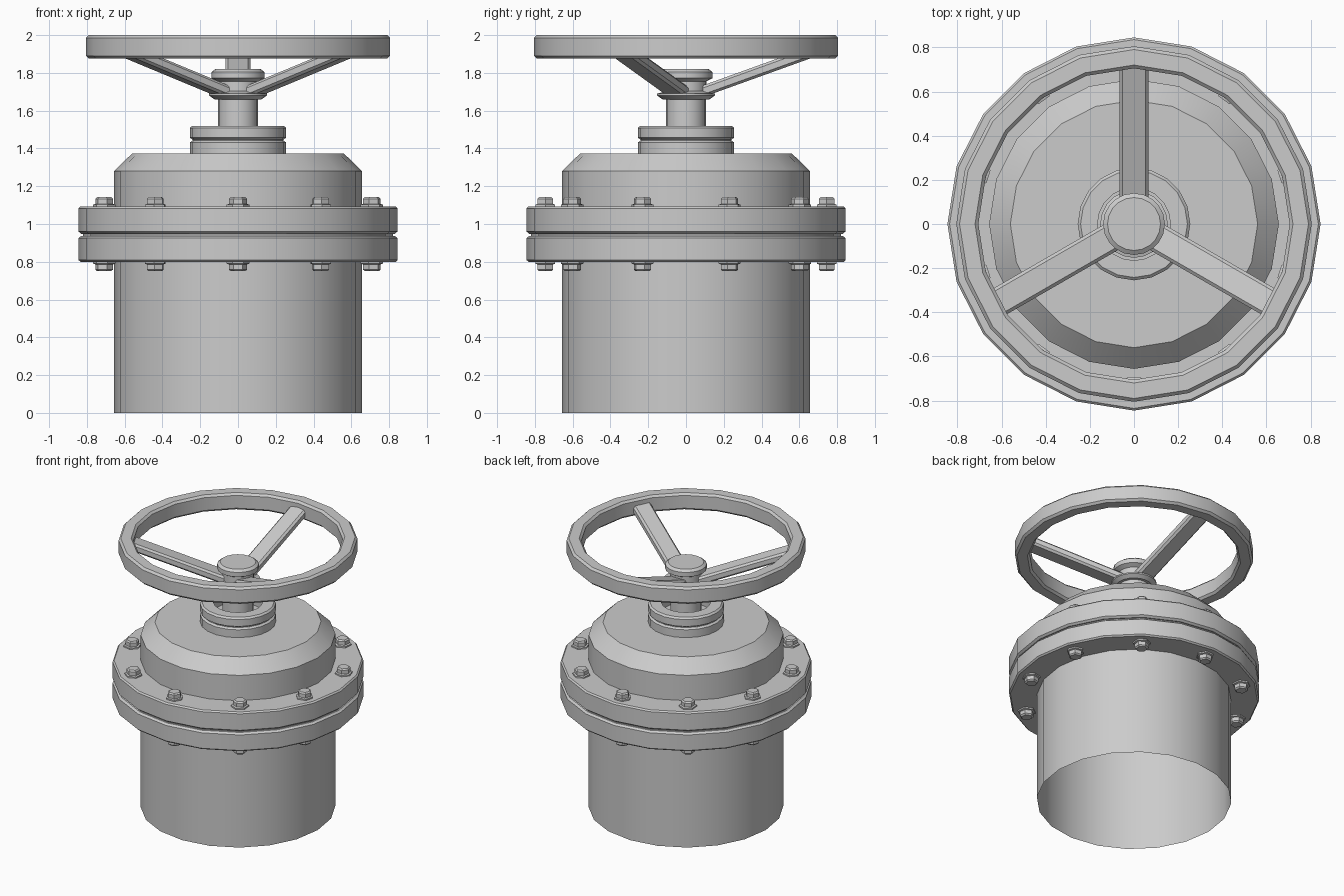
import bpy, bmesh
from math import pi, sin, cos, radians
from mathutils import Matrix, Vector

if "Cube" in bpy.data.objects:
    bpy.data.objects.remove(bpy.data.objects["Cube"])

SIDES = 20


def finish(name, bm):
    me = bpy.data.meshes.new(name)
    bm.to_mesh(me)
    bm.free()
    ob = bpy.data.objects.new(name, me)
    bpy.context.collection.objects.link(ob)
    bpy.ops.object.select_all(action='DESELECT')
    ob.select_set(True)
    bpy.context.view_layer.objects.active = ob
    bpy.ops.object.shade_smooth_by_angle(angle=radians(30))
    return ob


def lathe(name, profile, closed=False, sides=SIDES):
    """Revolve (radius, z) points, listed bottom to top on the outside; radius 0 ends in a cap."""
    bm = bmesh.new()
    rings = []
    caps = []
    for r, z in profile:
        if r == 0:
            caps.append(len(rings))
            continue
        rings.append([bm.verts.new((r * cos(2 * pi * i / sides), r * sin(2 * pi * i / sides), z))
                      for i in range(sides)])
    pairs = list(zip(rings, rings[1:]))
    if closed:
        pairs.append((rings[-1], rings[0]))
    for a, b in pairs:
        for i in range(sides):
            j = (i + 1) % sides
            bm.faces.new((a[i], a[j], b[j], b[i]))
    for c in caps:
        bm.faces.new(rings[0][::-1] if c == 0 else rings[-1])
    return finish(name, bm)


# Open-bottomed pipe body
lathe("body_pipe", [(0.656, 0), (0.656, 0.81)])

# Flange pair with a gasket groove, continuing into the bonnet
lathe("lower_flange", [(0.65, 0.80), (0.835, 0.80), (0.845, 0.81), (0.845, 0.925),
                       (0.83, 0.937), (0.82, 0.937)])
lathe("gasket", [(0.82, 0.935), (0.82, 0.95)])
lathe("upper_flange", [(0.82, 0.948), (0.83, 0.948), (0.845, 0.96), (0.845, 1.082),
                       (0.835, 1.092), (0.65, 1.092)])
lathe("bonnet", [(0.656, 1.09), (0.656, 1.28), (0.56, 1.374), (0, 1.374)])

# Grooved packing gland with a recess around the stem
lathe("gland", [(0.255, 1.37), (0.255, 1.432), (0.24, 1.442), (0.24, 1.447), (0.255, 1.457),
                (0.255, 1.508), (0.242, 1.52), (0.165, 1.52), (0.165, 1.44), (0, 1.44)])
lathe("stem", [(0.105, 1.43), (0.105, 1.67)])

# Wheel hub and rim
lathe("wheel_hub", [(0, 1.66), (0.125, 1.66), (0.153, 1.68), (0.153, 1.69), (0.108, 1.703),
                    (0.108, 1.755), (0.14, 1.772), (0.14, 1.805), (0.12, 1.82), (0, 1.82)])
lathe("wheel_rim", [(0.79, 1.875), (0.805, 1.89), (0.805, 1.985), (0.79, 2.0),
                    (0.72, 2.0), (0.705, 1.985), (0.705, 1.89), (0.72, 1.875)], closed=True)

# Three rising spokes with chamfered edges
w, c, h = 0.066, 0.014, 0.031
section = [(-w, -h + c), (-w + c, -h), (w - c, -h), (w, -h + c),
           (w, h - c), (w - c, h), (-w + c, h), (-w, h - c)]
for n in range(3):
    bm = bmesh.new()
    ends = [[bm.verts.new((x, r, z + dz)) for x, dz in section]
            for r, z in ((0.09, 1.703), (0.715, 1.928))]
    for i in range(8):
        j = (i + 1) % 8
        bm.faces.new((ends[0][i], ends[0][j], ends[1][j], ends[1][i]))
    bm.faces.new(ends[0])
    bm.faces.new(ends[1])
    bmesh.ops.recalc_face_normals(bm, faces=bm.faces)
    bmesh.ops.rotate(bm, verts=bm.verts, cent=(0, 0, 0),
                     matrix=Matrix.Rotation(2 * pi * n / 3, 3, 'Z'))
    finish(f"wheel_spoke_{n + 1}", bm)

# Ten bolts: hexagonal heads above, matching nuts below
for n in range(10):
    a = pi / 2 + 2 * pi * n / 10
    for part, z, flip in (("bolt_head", 1.09, 1), ("bolt_nut", 0.802, -1)):
        ob = lathe(f"{part}_{n + 1}", [(0.06, 0), (0.06, 0.012), (0.048, 0.016),
                                       (0.048, 0.043), (0.038, 0.052), (0, 0.052)], sides=6)
        ob.location = (0.745 * cos(a), 0.745 * sin(a), z)
        ob.rotation_euler = (0 if flip > 0 else pi, 0, a + pi / 2)
